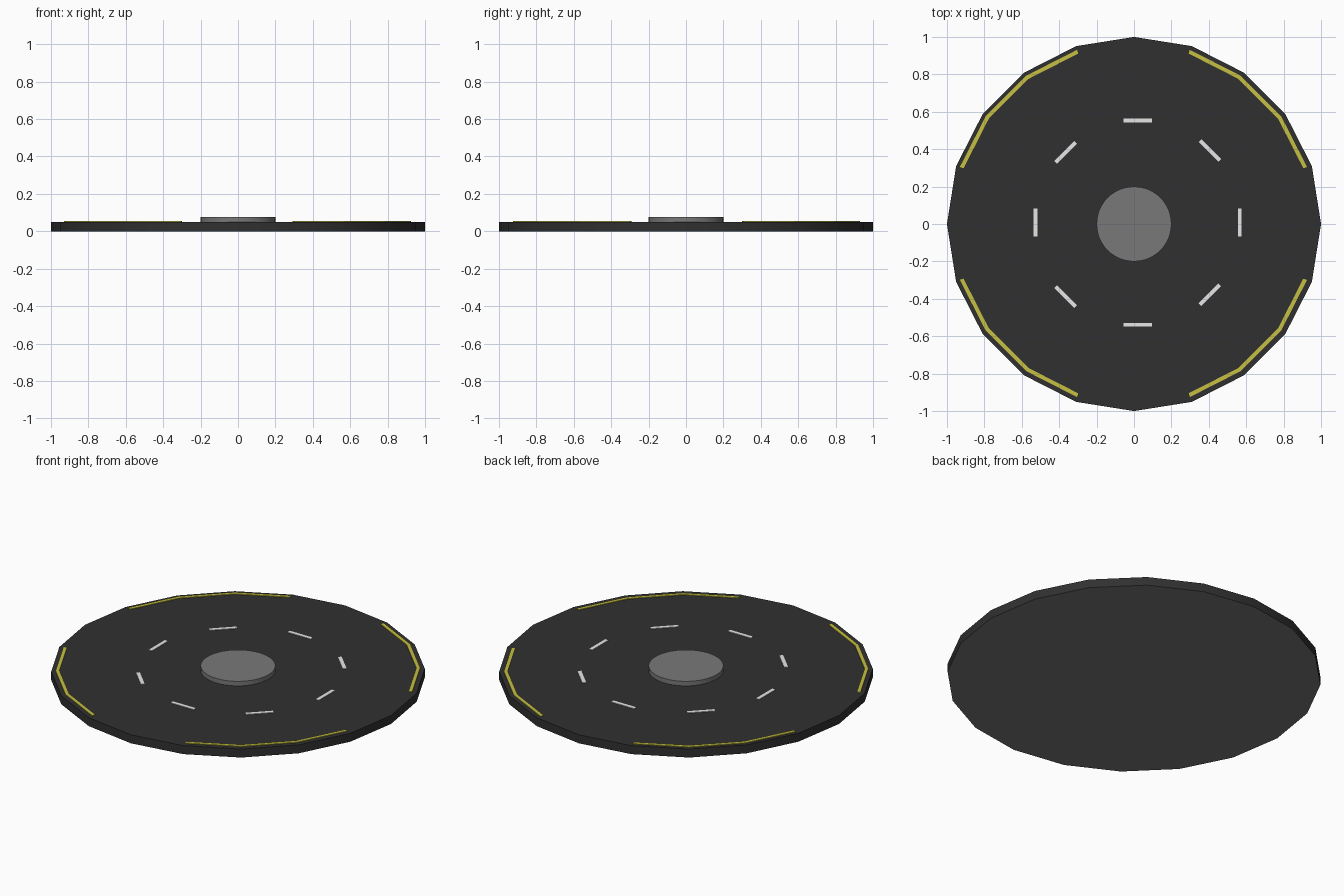
import bpy, bmesh, math
from math import cos, sin, radians

if "Cube" in bpy.data.objects:
    bpy.data.objects.remove(bpy.data.objects["Cube"])


def material(name, rgb):
    m = bpy.data.materials.new(name)
    m.diffuse_color = (*rgb, 1)
    m.use_nodes = True
    m.node_tree.nodes["Principled BSDF"].inputs["Base Color"].default_value = m.diffuse_color
    return m


DARK = material("dark_grey", (0.030, 0.030, 0.030))
GREY = material("mid_grey", (0.19, 0.19, 0.19))
WHITE = material("off_white", (0.8, 0.8, 0.8))
YELLOW = material("yellow", (0.57, 0.53, 0.055))


def prism(name, outline, z0, z1, mat, under=None):
    """Extrude a flat outline from z0 to z1; optional second colour underneath."""
    bm = bmesh.new()
    low = [bm.verts.new((x, y, z0)) for x, y in outline]
    high = [bm.verts.new((x, y, z1)) for x, y in outline]
    bottom = bm.faces.new(low[::-1])
    bm.faces.new(high)
    for i in range(len(low)):
        bm.faces.new((low[i - 1], low[i], high[i], high[i - 1]))
    if under:
        bottom.material_index = 1
    bmesh.ops.recalc_face_normals(bm, faces=bm.faces[:])
    me = bpy.data.meshes.new(name)
    bm.to_mesh(me)
    bm.free()
    me.materials.append(mat)
    if under:
        me.materials.append(under)
    ob = bpy.data.objects.new(name, me)
    bpy.context.collection.objects.link(ob)
    return ob


def smooth(ob):
    bpy.ops.object.select_all(action='DESELECT')
    bpy.context.view_layer.objects.active = ob
    ob.select_set(True)
    bpy.ops.object.shade_smooth_by_angle(angle=radians(30))


def arc(r, degrees, dx=0, dy=0):
    return [(dx + r * cos(radians(a)), dy + r * sin(radians(a))) for a in degrees]


# Low-poly base disc (lighter underside) and raised round hub
smooth(prism("base_disc", arc(1.0, range(0, 360, 18)), 0, 0.05, DARK, GREY))
smooth(prism("centre_hub", arc(0.2, [i * 7.5 for i in range(48)]), 0.05, 0.077, GREY))

# Four yellow rim stripes, each following three sides of the disc
for q in range(4):
    angles = [q * 90 + a for a in (18, 36, 54, 72)]
    outline = arc(0.976, angles[::1], -0.003, 0.003) + arc(0.955, angles[::-1], -0.003, 0.003)
    prism(f"rim_stripe_{q + 1}", outline, 0.049, 0.054, YELLOW)

# Ring of eight dashes, slightly off centre
for i in range(8):
    a = radians(i * 45)
    dy = -0.003 if i in (3, 5) else 0.007
    corners = [(0.535, -0.075), (0.556, -0.075), (0.556, 0.075), (0.535, 0.075)]
    outline = [(0.02 + r * cos(a) - t * sin(a), dy + r * sin(a) + t * cos(a))
               for r, t in corners]
    prism(f"dash_{i + 1}", outline, 0.049, 0.053, WHITE)
